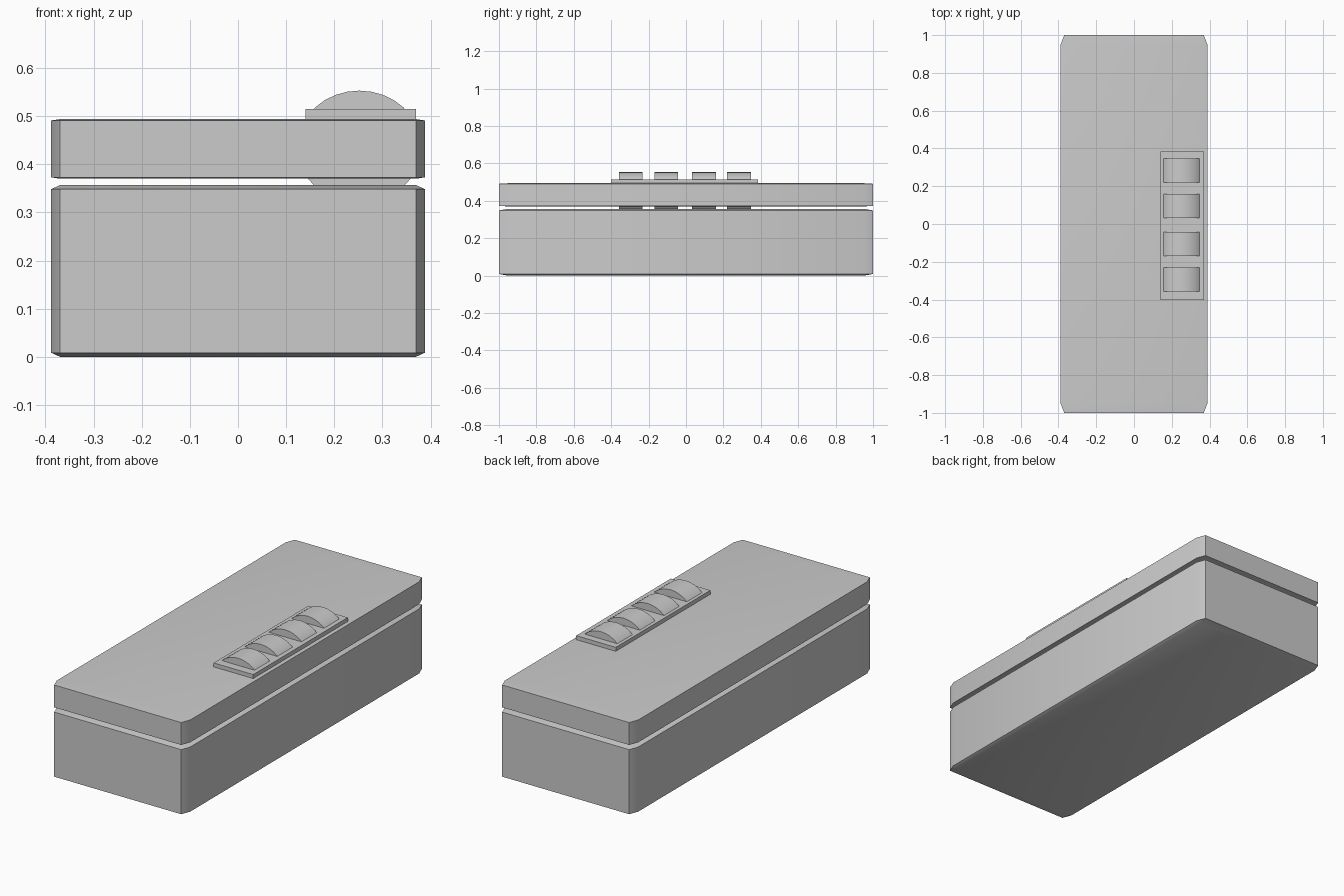
import bpy, bmesh
from math import pi

if "Cube" in bpy.data.objects:
    bpy.data.objects.remove(bpy.data.objects["Cube"])


def box(name, x, y, z, bevel=0.0):
    """Box from (min, max) pairs; the bevel is cut on a unit cube, then stretched."""
    bm = bmesh.new()
    bmesh.ops.create_cube(bm, size=1)
    if bevel:
        bmesh.ops.bevel(bm, geom=bm.edges[:], offset=bevel, segments=1,
                        profile=0.5, affect='EDGES')
    bmesh.ops.scale(bm, verts=bm.verts, vec=(x[1] - x[0], y[1] - y[0], z[1] - z[0]))
    mesh = bpy.data.meshes.new(name)
    bm.to_mesh(mesh)
    bm.free()
    obj = bpy.data.objects.new(name, mesh)
    obj.location = [(a + b) / 2 for a, b in (x, y, z)]
    bpy.context.collection.objects.link(obj)
    return obj


def smooth(obj):
    bpy.ops.object.select_all(action='DESELECT')
    obj.select_set(True)
    bpy.context.view_layer.objects.active = obj
    bpy.ops.object.shade_smooth_by_angle(angle=pi / 6)


# Lower body and separate upper shell with a thin gap between
smooth(box("lower_body", (-0.388, 0.388), (-1, 1), (0, 0.357), 0.024))
smooth(box("upper_shell", (-0.388, 0.388), (-1, 1), (0.37, 0.494), 0.024))

# Raised plate around the wheels
box("wheel_plate", (0.14, 0.37), (-0.402, 0.384), (0.48, 0.515))

# Four thumb wheels, slightly flattened, passing through shell and gap
for i, y in enumerate((-0.295, -0.105, 0.096, 0.283)):
    bpy.ops.mesh.primitive_cylinder_add(vertices=32, radius=1, depth=1,
                                        location=(0.252, y, 0.436),
                                        rotation=(pi / 2, 0, 0))
    wheel = bpy.context.object
    wheel.name = f"thumb_wheel_{i + 1}"
    wheel.scale = (0.129, 0.117, 0.127)
    bpy.ops.object.transform_apply(location=False, rotation=True, scale=True)
    smooth(wheel)
